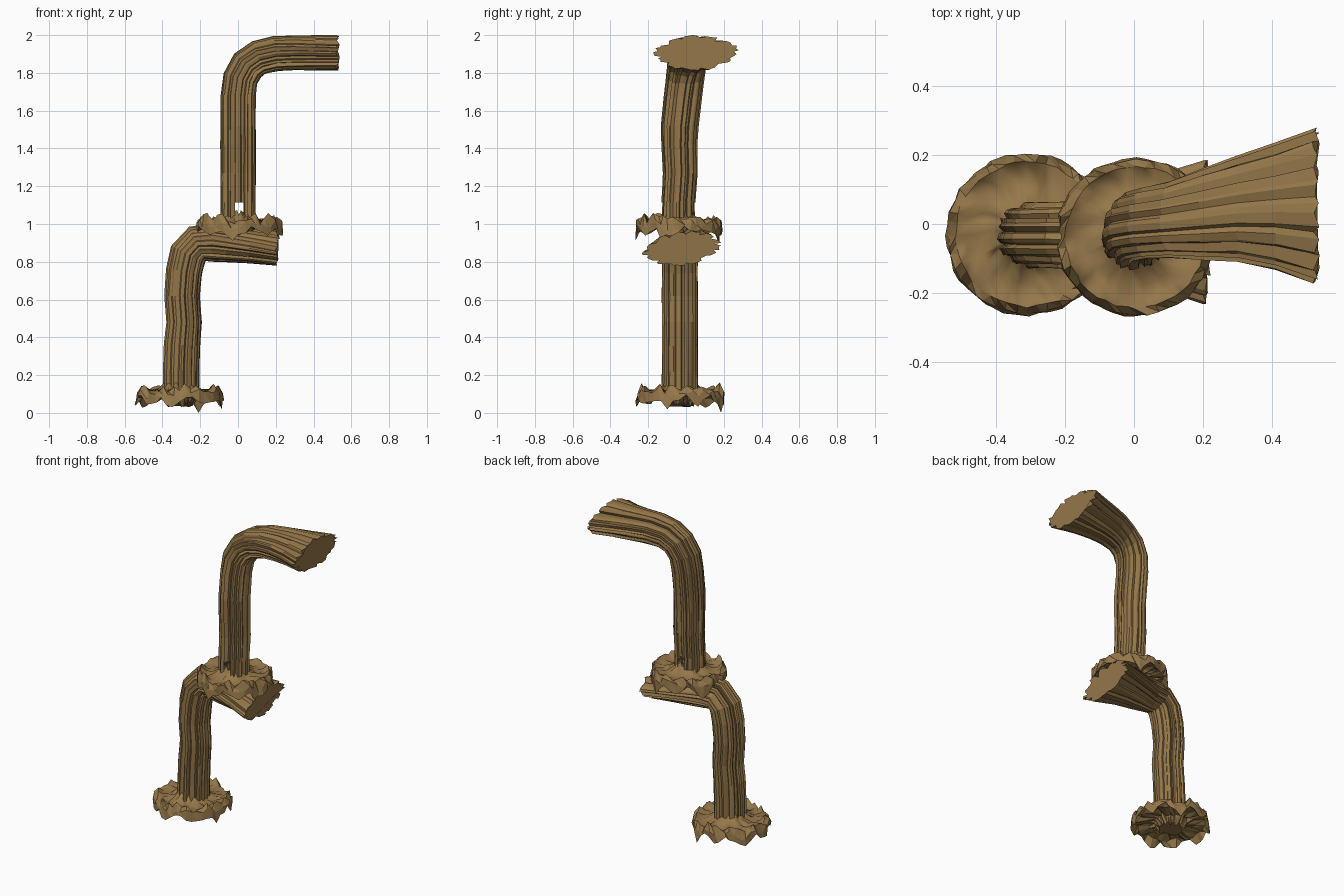
import bpy, math, random
from mathutils import Vector

if "Cube" in bpy.data.objects:
    bpy.data.objects.remove(bpy.data.objects["Cube"])

bark = bpy.data.materials.new("bark brown")
bark.diffuse_color = (0.30, 0.185, 0.068, 1)
bark.use_nodes = True
bark.node_tree.nodes["Principled BSDF"].inputs["Base Color"].default_value = bark.diffuse_color
SIDES = 52


def make(name, verts, faces):
    me = bpy.data.meshes.new(name)
    me.from_pydata(verts, [], faces)
    me.materials.append(bark)
    me.validate()
    ob = bpy.data.objects.new(name, me)
    bpy.context.collection.objects.link(ob)
    return ob


def skin(rings, n, skip=lambda k, i: False):
    return [(k * n + i, k * n + (i + 1) % n, (k + 1) * n + (i + 1) % n, (k + 1) * n + i)
            for k in range(rings - 1) for i in range(n) if not skip(k, i)]


# Fluted, bent branch: stations are (x, y, z, half width in y, half depth)
def branch(name, stations, seed, tilt=0.0, gap=False):
    rnd = random.Random(seed)
    ridge = [1 + (rnd.uniform(-0.2, -0.08) if i % 4 == 1 else rnd.uniform(-0.06, 0.05))
             for i in range(SIDES)]
    twist = [rnd.uniform(-0.05, 0.05) for _ in range(SIDES)]
    pts = [Vector(s[:3]) for s in stations]
    verts, n = [], len(pts)
    for k, s in enumerate(stations):
        t = pts[min(k + 1, n - 1)] - pts[max(k - 1, 0)]
        t.y = 0
        t.normalize()
        across = Vector((0, 1, 0))
        out = across.cross(t)            # +x on the stem, turns down on the arm
        flare = max(0, s[3] - 0.095) / 0.11
        for i in range(SIDES):
            a = 2 * math.pi * i / SIDES + twist[i]
            r = ridge[i] + rnd.uniform(-0.02, 0.02)
            lens = 1 - 0.22 * min(1, flare) * abs(math.sin(a)) ** 2   # pointed sides on the flare
            p = pts[k] + out * (math.cos(a) * r * s[4] * lens) + across * (math.sin(a) * r * s[3])
            p.z += tilt * flare * math.sin(a)
            if k == n - 1:
                p.x += rnd.uniform(-0.016, 0.008)
            verts.append(p)
    # open slit between the roots, front and back
    quarter = SIDES // 4
    slit = lambda k, i: gap and k == 0 and min(abs(i - quarter + 1), abs(i - 3 * quarter)) < 3
    faces = skin(n, SIDES, slit)
    faces.append(tuple(range((n - 1) * SIDES, n * SIDES)))   # flat cut end
    return make(name, verts, faces)


# Ragged root plate with a jagged skirt: rows are (radius, height, height noise)
def roots(name, cx, cy, z0, size, seed):
    rnd = random.Random(seed)
    n = 44
    rows = [(0.30, 0.165, 0.015), (0.42, 0.13, 0.018), (0.60, 0.115, 0.011), (0.76, 0.115, 0.013),
            (0.89, 0.135, 0.024), (0.98, 0.10, 0.022), (1.0, 0.06, 0.02),
            (0.88, 0.088, 0.015), (0.62, 0.09, 0.012), (0.42, 0.09, 0.015), (0.30, 0.05, 0.02)]
    lobe = [0.022 * math.sin(2 * math.pi * i / n * 9 + 0.8) + 0.012 * math.sin(2 * math.pi * i / n * 4)
            for i in range(n)]
    verts = []
    for k, (r, z, noise) in enumerate(rows):
        for i in range(n):
            a = 2 * math.pi * (i + rnd.uniform(-0.25, 0.25)) / n
            q = r * size * (1 + rnd.uniform(-0.02, 0.02))
            h = z + rnd.uniform(-noise, noise)
            if k in (4, 5, 6):
                h += lobe[i] * (0.4, 0.6, 1)[k - 4]
            verts.append((cx + q * math.cos(a), cy + q * math.sin(a), z0 + max(0.0, h)))
    faces = []
    for a, b, c, d in skin(len(rows), n):
        faces += [(a, b, c), (a, c, d)]
    faces.append(tuple(range((len(rows) - 1) * n, len(rows) * n)))
    # deepest spike touches the foot level of its plate
    low = min(range(len(verts)), key=lambda j: verts[j][2])
    verts[low] = (verts[low][0], verts[low][1], z0)
    ob = make(name, verts, [f[::-1] for f in faces])
    # soft upper dish, hard rim and skirt
    for p in ob.data.polygons:
        p.use_smooth = p.index < 4 * n * 2
    return ob


# Lower branch and its root plate
roots("lower_roots", -0.31, -0.03, 0.0, 0.235, 3)
branch("lower_branch", [
    (-0.30, -0.03, 0.09, 0.095, 0.095), (-0.30, -0.03, 0.22, 0.093, 0.095),
    (-0.295, -0.03, 0.36, 0.093, 0.095), (-0.285, -0.03, 0.48, 0.093, 0.092),
    (-0.295, -0.03, 0.62, 0.093, 0.092), (-0.285, -0.03, 0.75, 0.093, 0.095),
    (-0.265, -0.03, 0.84, 0.093, 0.099), (-0.215, -0.03, 0.895, 0.095, 0.10),
    (-0.14, -0.03, 0.90, 0.10, 0.10), (-0.06, -0.025, 0.895, 0.125, 0.097),
    (0.06, -0.02, 0.885, 0.16, 0.092), (0.21, -0.02, 0.87, 0.205, 0.09)], 5, tilt=0.025)

# Upper branch and its root plate
roots("upper_roots", 0.005, -0.038, 0.895, 0.23, 8)
branch("upper_branch", [
    (0.0, -0.04, 1.0, 0.093, 0.095), (0.0, -0.04, 1.115, 0.088, 0.094),
    (0.0, -0.03, 1.27, 0.09, 0.094), (0.0, -0.035, 1.42, 0.093, 0.094),
    (0.0, -0.033, 1.52, 0.098, 0.094), (0.0, -0.015, 1.68, 0.099, 0.094),
    (0.012, -0.005, 1.77, 0.10, 0.095), (0.05, 0.005, 1.84, 0.102, 0.095),
    (0.11, 0.015, 1.882, 0.11, 0.094), (0.20, 0.03, 1.903, 0.13, 0.094),
    (0.30, 0.045, 1.907, 0.15, 0.094), (0.41, 0.052, 1.907, 0.18, 0.094),
    (0.53, 0.055, 1.907, 0.225, 0.094)], 11, tilt=0.006, gap=True)
